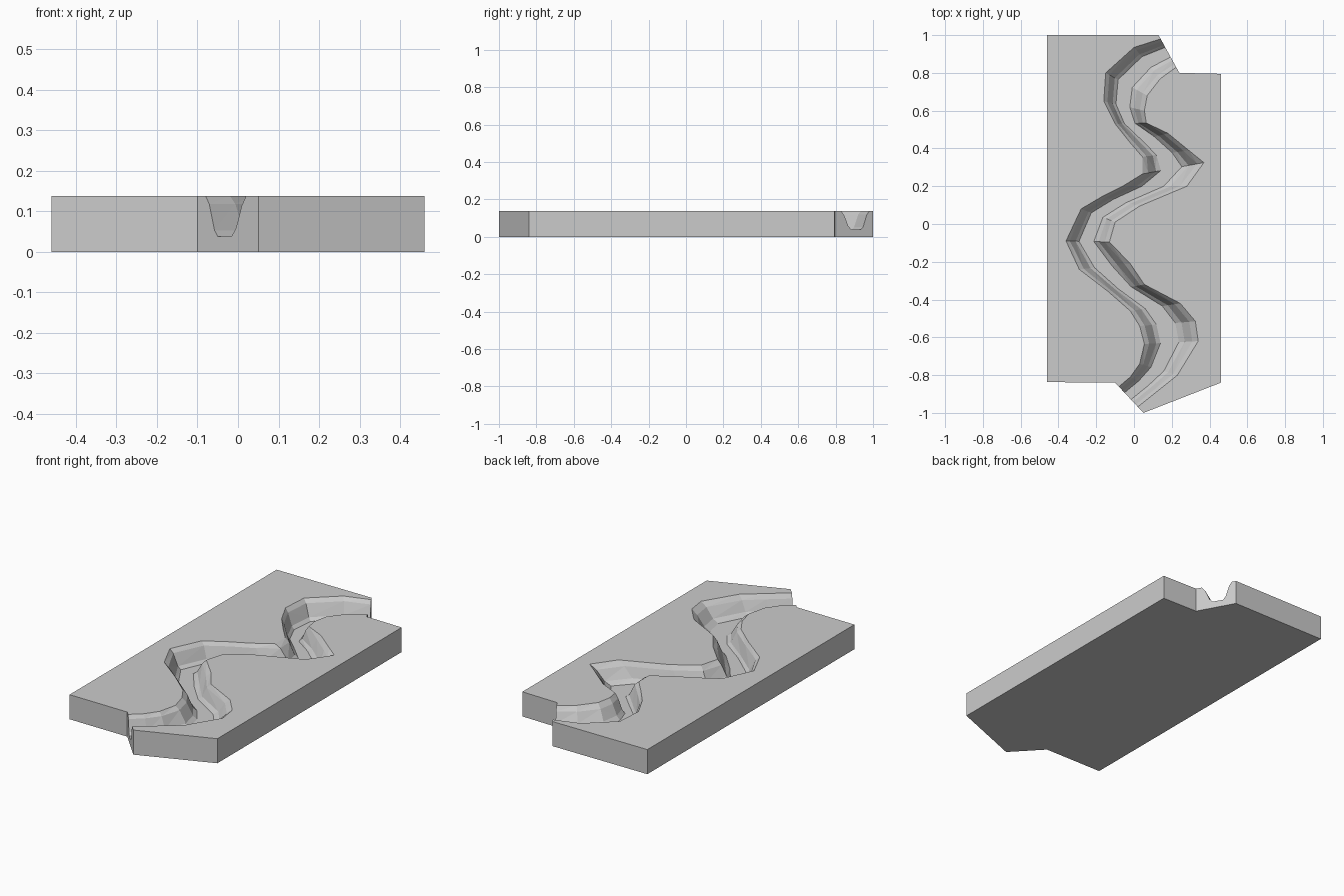
import bpy, bmesh
from mathutils import Vector

if "Cube" in bpy.data.objects:
    bpy.data.objects.remove(bpy.data.objects["Cube"])

H, FLOOR = 0.138, 0.038

# River banks from the back end to the front end: left x, left y, right x, right y
banks = [
    (0.141, 0.98, 0.2235, 0.83), (0.0, 0.935, 0.14, 0.77),
    (-0.15, 0.80, 0.07, 0.68), (-0.16, 0.65, 0.055, 0.60),
    (-0.10, 0.53, 0.065, 0.535), (-0.02, 0.43, 0.18, 0.48),
    (0.045, 0.355, 0.29, 0.39), (0.045, 0.265, 0.37, 0.325),
    (-0.06, 0.20, 0.28, 0.20), (-0.17, 0.145, 0.03, 0.095),
    (-0.28, 0.08, -0.10, 0.01), (-0.36, -0.09, -0.13, -0.095),
    (-0.29, -0.24, -0.02, -0.21), (-0.14, -0.355, 0.055, -0.32),
    (-0.02, -0.46, 0.245, -0.42), (0.03, -0.54, 0.325, -0.515),
    (0.055, -0.635, 0.34, -0.62), (0.03, -0.74, 0.23, -0.80),
    (-0.02, -0.81, 0.13, -0.88), (-0.08, -0.861, 0.02, -0.968),
]
# Channel cross-section: fraction across, fraction of depth height
profile = [(0, 1), (0.09, 0.8), (0.22, 0.15), (0.3, 0), (0.64, 0),
           (0.75, 0.2), (0.89, 0.75), (1, 1)]

# Slab outline on either side of the river, back to front
left_outline = [(0.13, 1.0), (-0.46, 1.0), (-0.46, -0.837), (-0.10, -0.84)]
right_outline = [(0.24, 0.80), (0.46, 0.795), (0.46, -0.84), (0.05, -1.0)]

bm = bmesh.new()


def column(points):
    """Top and bottom vertices for one part of the outline."""
    return ([bm.verts.new((x, y, H)) for x, y in points],
            [bm.verts.new((x, y, 0)) for x, y in points])


left_top, left_low = column(left_outline)
right_top, right_low = column(right_outline)

# Carved river bed
rows = []
for lx, ly, rx, ry in banks:
    a, b = Vector((lx, ly, 0)), Vector((rx, ry, 0))
    row = []
    for t, h in profile:
        p = a.lerp(b, t)
        p.z = FLOOR + (H - FLOOR) * h
        row.append(bm.verts.new(p))
    rows.append(row)
for r0, r1 in zip(rows, rows[1:]):
    for i in range(len(profile) - 1):
        bm.faces.new((r0[i], r1[i], r1[i + 1], r0[i + 1]))

# Flat land on both sides, and the underside
bm.faces.new(left_top + [r[0] for r in reversed(rows)])
bm.faces.new(right_top + [r[-1] for r in reversed(rows)])
bm.faces.new(left_low + right_low[::-1])

# Outer walls
for top, low in ((left_top, left_low), (right_top, right_low)):
    for i in range(3):
        bm.faces.new((top[i], top[i + 1], low[i + 1], low[i]))

# End walls notched by the river
for end, k in ((0, 0), (-1, -1)):
    bm.faces.new([left_low[k], left_top[k]] + rows[end] +
                 [right_top[k], right_low[k]])

bmesh.ops.recalc_face_normals(bm, faces=bm.faces)
bmesh.ops.triangulate(bm, faces=bm.faces)
mesh = bpy.data.meshes.new("river_tile")
bm.to_mesh(mesh)
bm.free()
tile = bpy.data.objects.new("river_tile", mesh)
bpy.context.collection.objects.link(tile)
